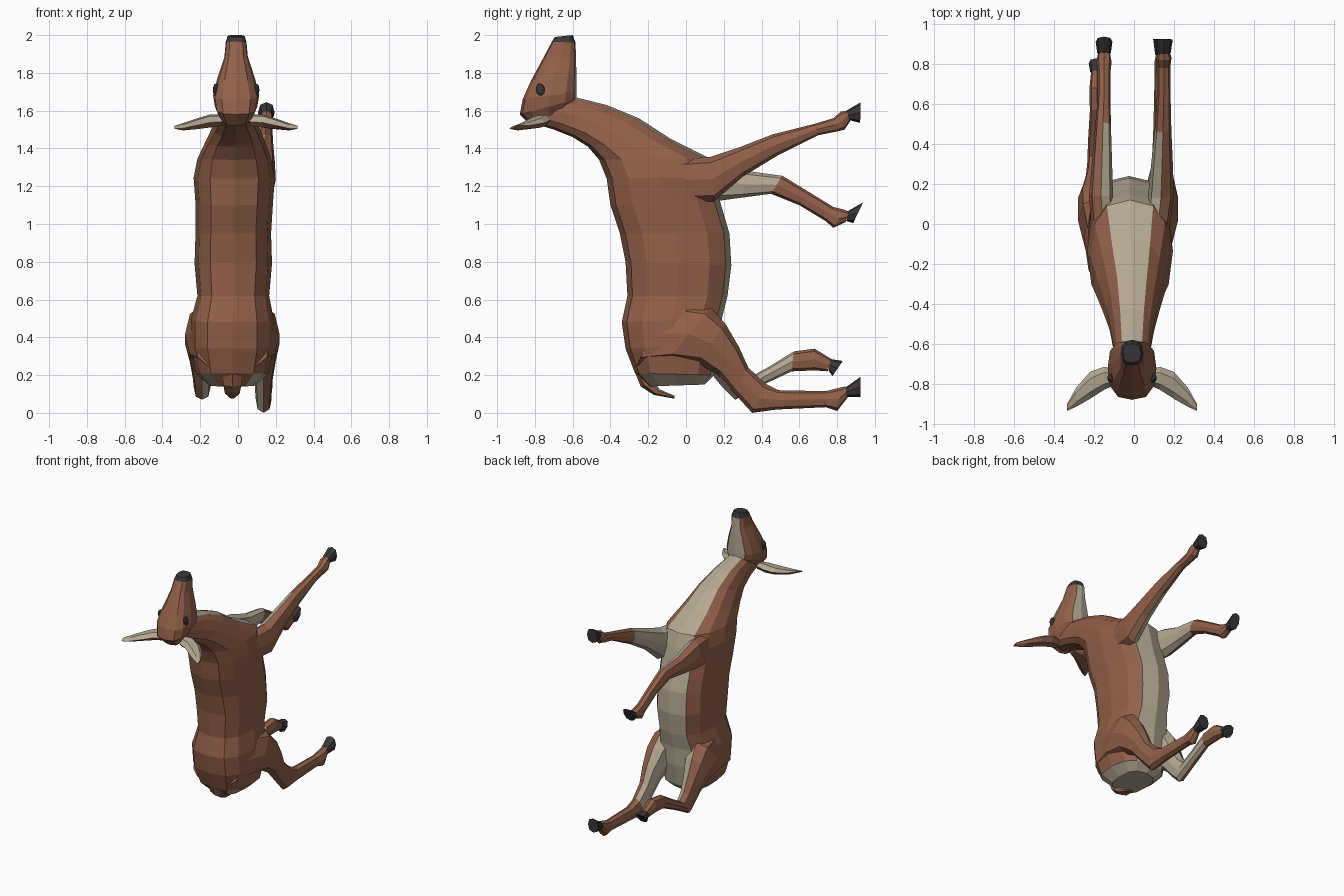
import bpy, bmesh, math
from mathutils import Vector


def material(name, rgb):
    m = bpy.data.materials.new(name)
    m.diffuse_color = (*rgb, 1)
    return m


BROWN, CREAM, DARK = 0, 1, 2
MATS = [material("brown_coat", (0.29, 0.118, 0.066)),
        material("cream_coat", (0.46, 0.39, 0.285)),
        material("dark_horn", (0.042, 0.036, 0.038))]


def loft(name, rings, sides=8, power=0.85, rule=None, base=BROWN):
    """Skin rings given as (edge a, edge b, half width vector); colour by rule."""
    bm = bmesh.new()
    loops = []
    for a, b, w in rings:
        a, b, w = Vector(a), Vector(b), Vector(w)
        loop = []
        for i in range(sides):
            t = 2 * math.pi * i / sides
            c, s = math.cos(t), math.sin(t)
            c = math.copysign(abs(c) ** power, c)
            s = math.copysign(abs(s) ** power, s)
            loop.append(bm.verts.new((a + b) / 2 + (b - a) / 2 * c + w * s))
        loops.append(loop)
    info = {}
    for r in range(len(loops) - 1):
        for i in range(sides):
            j = (i + 1) % sides
            f = bm.faces.new((loops[r][i], loops[r][j], loops[r + 1][j], loops[r + 1][i]))
            info[f] = (r, math.cos(2 * math.pi * (i + 0.5) / sides))
    for r, loop in ((0, loops[0]), (len(loops) - 2, loops[-1])):
        info[bm.faces.new(loop)] = (r, 0)
    bmesh.ops.recalc_face_normals(bm, faces=bm.faces[:])
    bm.normal_update()
    for f, (r, c) in info.items():
        f.material_index = rule(r, c, f.calc_center_median(), f.normal) if rule else base
    mesh = bpy.data.meshes.new(name)
    bm.to_mesh(mesh)
    bm.free()
    for m in MATS:
        mesh.materials.append(m)
    ob = bpy.data.objects.new(name, mesh)
    bpy.context.collection.objects.link(ob)
    return ob


def side_rings(rows):
    """Rows of (y0, z0, y1, z1, centre x, half width)."""
    return [((x, y0, z0), (x, y1, z1), (w, 0, 0)) for y0, z0, y1, z1, x, w in rows]


# Trunk and neck, rump at the bottom, cream along the belly and under the rump
def body_rule(r, c, p, n):
    if p.z < 0.25 and n.y > -0.6 and p.y > -0.24:
        return CREAM
    return CREAM if c > 0.9 else BROWN


loft("body", side_rings([
    (-.20, .14, .10, .15, -.03, .12),
    (-.27, .21, .15, .20, -.03, .19),
    (-.32, .34, .18, .36, -.03, .22),
    (-.34, .48, .19, .50, -.03, .22),
    (-.31, .62, .22, .62, -.025, .19),
    (-.32, .80, .24, .78, -.025, .205),
    (-.35, .95, .23, .95, -.025, .20),
    (-.40, 1.10, .18, 1.12, -.02, .205),
    (-.42, 1.24, .15, 1.25, -.02, .215),
    (-.46, 1.34, .12, 1.35, -.02, .195),
    (-.52, 1.41, -.08, 1.45, -.015, .16),
    (-.60, 1.46, -.25, 1.56, -.01, .125),
    (-.70, 1.50, -.42, 1.63, -.01, .10),
    (-.80, 1.53, -.58, 1.67, -.01, .085)]), 12, 0.75, body_rule)


# Head pointing up, cream jaw and dark nose
def head_rule(r, c, p, n):
    if p.z > 1.97:
        return DARK
    return CREAM if n.y > 0.8 and p.z > 1.64 else BROWN


loft("head", side_rings([
    (-.82, 1.52, -.62, 1.62, -.01, .08),
    (-.88, 1.58, -.58, 1.66, -.01, .112),
    (-.865, 1.66, -.58, 1.70, -.01, .122),
    (-.82, 1.76, -.58, 1.78, -.01, .10),
    (-.75, 1.89, -.582, 1.88, -.01, .062),
    (-.71, 1.965, -.585, 1.96, -.01, .055),
    (-.695, 1.99, -.60, 2.0, -.01, .045)]), 12, 0.7, head_rule)

# Eyes and ears on both sides of the head
for side, label in ((1, "right"), (-1, "left")):
    bpy.ops.mesh.primitive_uv_sphere_add(
        segments=10, ring_count=6, radius=1,
        location=(-.01 + side * .106, -.77, 1.71), rotation=(.2, 0, 0))
    eye = bpy.context.object
    eye.name = label + "_eye"
    eye.scale = (.018, .024, .034)
    eye.data.materials.append(MATS[DARK])
    ear = [(.07, -.73, -.80, 1.55, .03), (.14, -.715, -.83, 1.545, .035),
           (.21, -.74, -.875, 1.53, .028), (.28, -.82, -.915, 1.515, .018),
           (.325, -.90, -.935, 1.512, .005)]
    loft(label + "_ear",
         [((-.01 + side * x, ya, z + .008), (-.01 + side * x, yb, z - .008), (0, 0, t))
          for x, ya, yb, z, t in ear], 6, 1,
         lambda r, c, p, n: CREAM if n.z > 0.1 else BROWN)

# Tail curling under the rump, cream inside
loft("tail", side_rings([
    (-.28, .24, -.20, .24, -.03, .06), (-.24, .14, -.17, .17, -.03, .055),
    (-.17, .095, -.14, .125, -.03, .045), (-.06, .075, -.06, .09, -.03, .015)]),
    6, 1, lambda r, c, p, n: CREAM if n.z > 0.3 else BROWN)


# Legs: cream on the inner side of the upper part, dark hooves
def leg(name, rows, hoof, cream_rings):
    sign = 1 if rows[-1][4] > 0 else -1

    def rule(r, c, p, n):
        return CREAM if r in cream_rings and n.x * sign < -0.25 else BROWN

    loft(name, side_rings(rows), 8, 0.85, rule)
    loft(name + "_hoof", side_rings(hoof), 8, 0.85, base=DARK)


leg("right_front_leg", [
    (-.08, 1.12, -.08, 1.34, .11, .06),
    (.15, 1.12, .13, 1.355, .135, .065),
    (.30, 1.25, .28, 1.405, .14, .055),
    (.48, 1.36, .46, 1.475, .145, .042),
    (.70, 1.47, .68, 1.53, .15, .032),
    (.80, 1.49, .78, 1.56, .15, .032),
    (.84, 1.50, .82, 1.595, .15, .038),
    (.87, 1.545, .85, 1.60, .15, .03)],
    [(.865, 1.55, .85, 1.60, .15, .034), (.922, 1.535, .925, 1.645, .15, .044)], (0, 1, 2))

leg("left_front_leg", [
    (-.08, 1.12, -.08, 1.34, -.15, .06),
    (.15, 1.12, .14, 1.345, -.165, .06),
    (.30, 1.14, .33, 1.28, -.16, .05),
    (.45, 1.16, .51, 1.255, -.155, .04),
    (.60, 1.10, .65, 1.17, -.15, .032),
    (.74, 1.015, .78, 1.09, -.15, .032),
    (.78, .98, .84, 1.075, -.15, .038),
    (.845, 1.01, .865, 1.065, -.15, .03)],
    [(.85, 1.015, .86, 1.07, -.15, .034), (.885, 1.005, .938, 1.115, -.15, .042)], (0, 1, 2))

leg("right_hind_leg", [
    (-.26, .25, -.10, .60, .10, .07),
    (-.10, .275, .13, .56, .12, .10),
    (.06, .265, .21, .47, .13, .09),
    (.17, .20, .28, .35, .135, .065),
    (.25, .11, .33, .24, .135, .048),
    (.35, 0, .42, .155, .135, .042),
    (.48, .018, .49, .12, .135, .038),
    (.74, .03, .74, .115, .135, .032),
    (.80, .01, .82, .135, .14, .038),
    (.855, .08, .845, .14, .14, .03)],
    [(.85, .085, .845, .135, .14, .034), (.925, .085, .925, .192, .14, .044)], (1, 2, 3, 4))

leg("left_hind_leg", [
    (-.26, .25, -.10, .60, -.16, .07),
    (-.10, .275, .13, .56, -.18, .10),
    (.06, .265, .20, .46, -.19, .09),
    (.14, .20, .25, .34, -.19, .065),
    (.19, .14, .30, .24, -.19, .05),
    (.26, .07, .35, .195, -.19, .044),
    (.40, .145, .44, .245, -.19, .04),
    (.56, .22, .57, .325, -.185, .036),
    (.68, .225, .68, .34, -.185, .038),
    (.75, .22, .77, .285, -.185, .03)],
    [(.755, .225, .765, .285, -.185, .034), (.75 + .025, .195, .83, .275, -.185, .042)],
    (1, 2, 3, 4, 5, 6))
